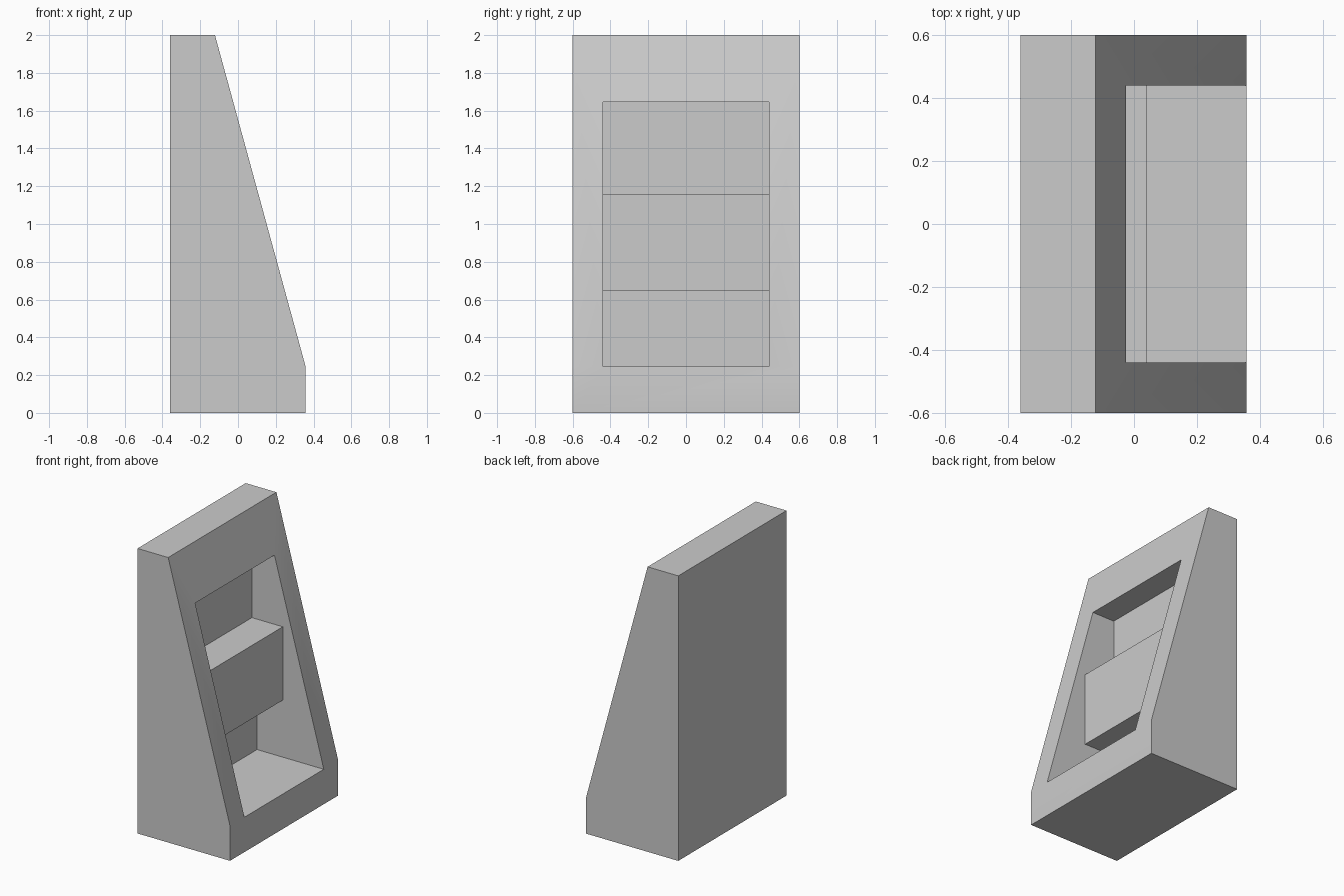
import bpy
import bmesh
from math import radians

cube = bpy.data.objects.get("Cube")
if cube:
    bpy.data.objects.remove(cube, do_unlink=True)

grey = bpy.data.materials.new("plain grey")
grey.use_nodes = True
grey.diffuse_color = (0.6, 0.6, 0.6, 1)
grey.node_tree.nodes["Principled BSDF"].inputs["Base Color"].default_value = grey.diffuse_color


def extrude_profile(name, profile, half_width):
    """Extrude an (x, z) outline symmetrically along y."""
    bm = bmesh.new()
    face = bm.faces.new([bm.verts.new((x, -half_width, z)) for x, z in profile])
    moved = bmesh.ops.extrude_face_region(bm, geom=[face])["geom"]
    verts = [v for v in moved if isinstance(v, bmesh.types.BMVert)]
    bmesh.ops.translate(bm, verts=verts, vec=(0, 2 * half_width, 0))
    bmesh.ops.recalc_face_normals(bm, faces=bm.faces)
    mesh = bpy.data.meshes.new(name)
    bm.to_mesh(mesh)
    bm.free()
    mesh.materials.append(grey)
    obj = bpy.data.objects.new(name, mesh)
    bpy.context.collection.objects.link(obj)
    return obj


# Sloping cabinet
FRONT, BACK, SILL = 0.358, -0.36, 0.245
cabinet = extrude_profile("cabinet", [
    (BACK, 0), (FRONT, 0), (FRONT, SILL), (-0.122, 2), (BACK, 2)], 0.6)

# Recess stepping around the projecting middle block
cutter = extrude_profile("recess_cutter", [
    (0.6, SILL), (-0.16, SILL), (-0.16, 0.645), (0.04, 0.645),
    (0.04, 1.16), (-0.2, 1.16), (-0.2, 1.645), (0.6, 1.645)], 0.44)
cutter.hide_render = True

cut = cabinet.modifiers.new("recess", 'BOOLEAN')
cut.operation = 'DIFFERENCE'
cut.solver = 'EXACT'
cut.object = cutter

bpy.ops.object.select_all(action='DESELECT')
cabinet.select_set(True)
bpy.context.view_layer.objects.active = cabinet
bpy.ops.object.modifier_apply(modifier=cut.name)
bpy.data.objects.remove(cutter, do_unlink=True)

# Soft crease where the slope meets the base, sharp elsewhere
bpy.ops.object.shade_smooth_by_angle(angle=radians(30))
